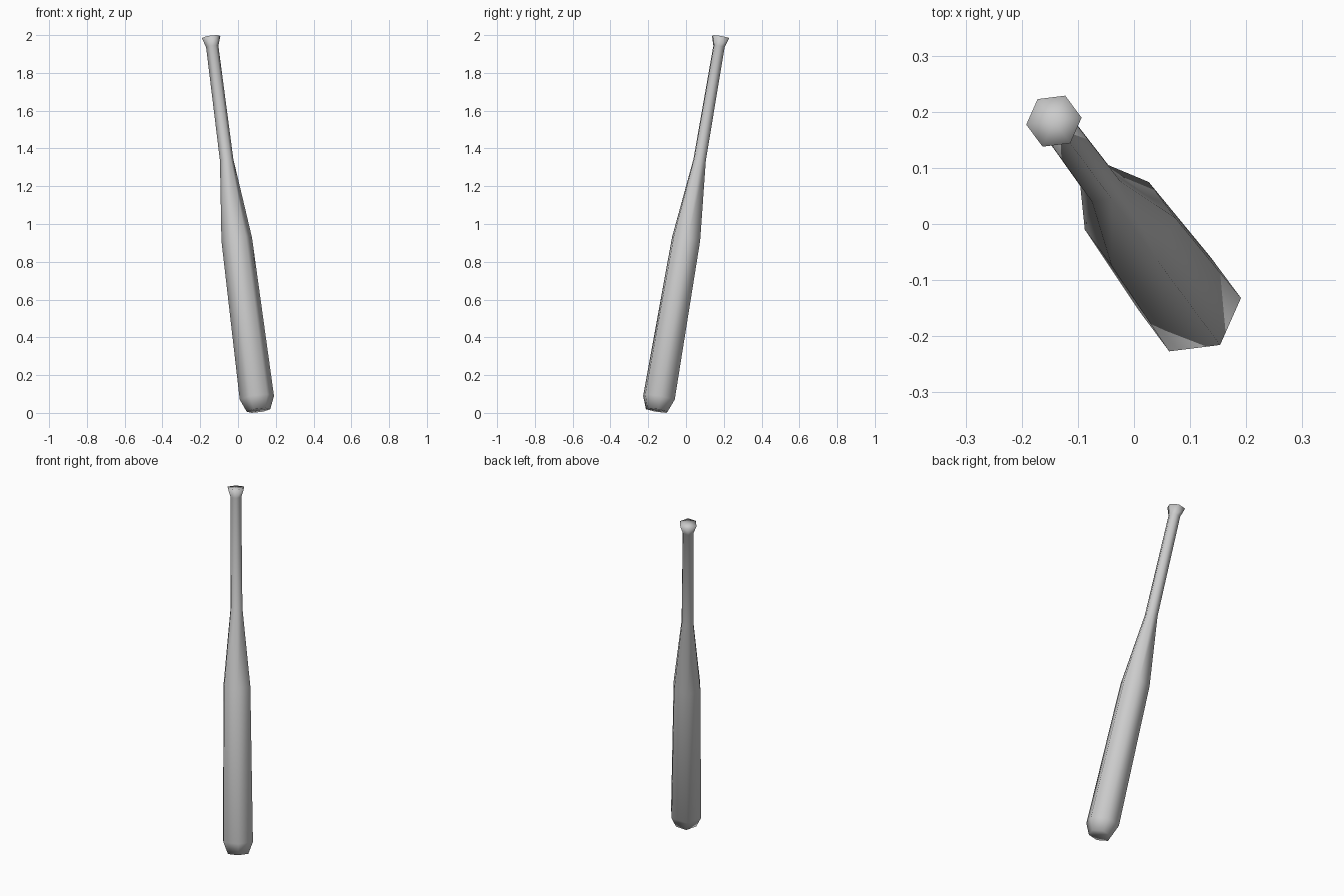
import bpy
import bmesh
import math
from mathutils import Matrix, Vector

cube = bpy.data.objects.get("Cube")
if cube:
    bpy.data.objects.remove(cube, do_unlink=True)

SIDES = 6
LEAN = Vector((-0.127, 0.171, 1.0))    # axis direction per unit of height
FOOT = Vector((0.11, -0.157, 0.0))     # where the axis meets the ground

# Profile as (radius, height of ring centre), from barrel end to knob
PROFILE = [(0, 0.013), (0.063, 0.013), (0.092, 0.08), (0.082, 0.92),
           (0.036, 1.34), (0.033, 1.94), (0.05, 1.99), (0, 1.99)]


def make_material(name, colour):
    mat = bpy.data.materials.new(name)
    mat.use_nodes = True
    mat.diffuse_color = colour
    mat.node_tree.nodes["Principled BSDF"].inputs["Base Color"].default_value = colour
    return mat


def lathe(name, profile, start_angle, mat):
    """Turn a profile around z into a closed, smooth-shaded solid."""
    bm = bmesh.new()
    turn = Matrix.Rotation(start_angle, 3, 'Z')
    verts = [bm.verts.new(turn @ Vector((r, 0, h))) for r, h in profile]
    edges = [bm.edges.new(pair) for pair in zip(verts, verts[1:])]
    bmesh.ops.spin(bm, geom=verts + edges, cent=(0, 0, 0), axis=(0, 0, 1),
                   angle=math.tau, steps=SIDES)
    bmesh.ops.remove_doubles(bm, verts=bm.verts, dist=0.0005)
    bmesh.ops.recalc_face_normals(bm, faces=bm.faces)
    for face in bm.faces:
        face.smooth = True
    mesh = bpy.data.meshes.new(name)
    bm.to_mesh(mesh)
    bm.free()
    mesh.materials.append(mat)
    obj = bpy.data.objects.new(name, mesh)
    bpy.context.collection.objects.link(obj)
    return obj


# Bat, with one corner line facing the way it leans
grey = make_material("light grey", (0.6, 0.6, 0.6, 1))
along_axis = [(r, h * LEAN.length) for r, h in PROFILE]
bat = lathe("bat", along_axis, math.atan2(LEAN.y, LEAN.x), grey)

# Tilt straight over towards the lean direction
tilt = Vector((0, 0, 1)).rotation_difference(LEAN.normalized())
bat.data.transform(Matrix.Translation(FOOT) @ tilt.to_matrix().to_4x4())
